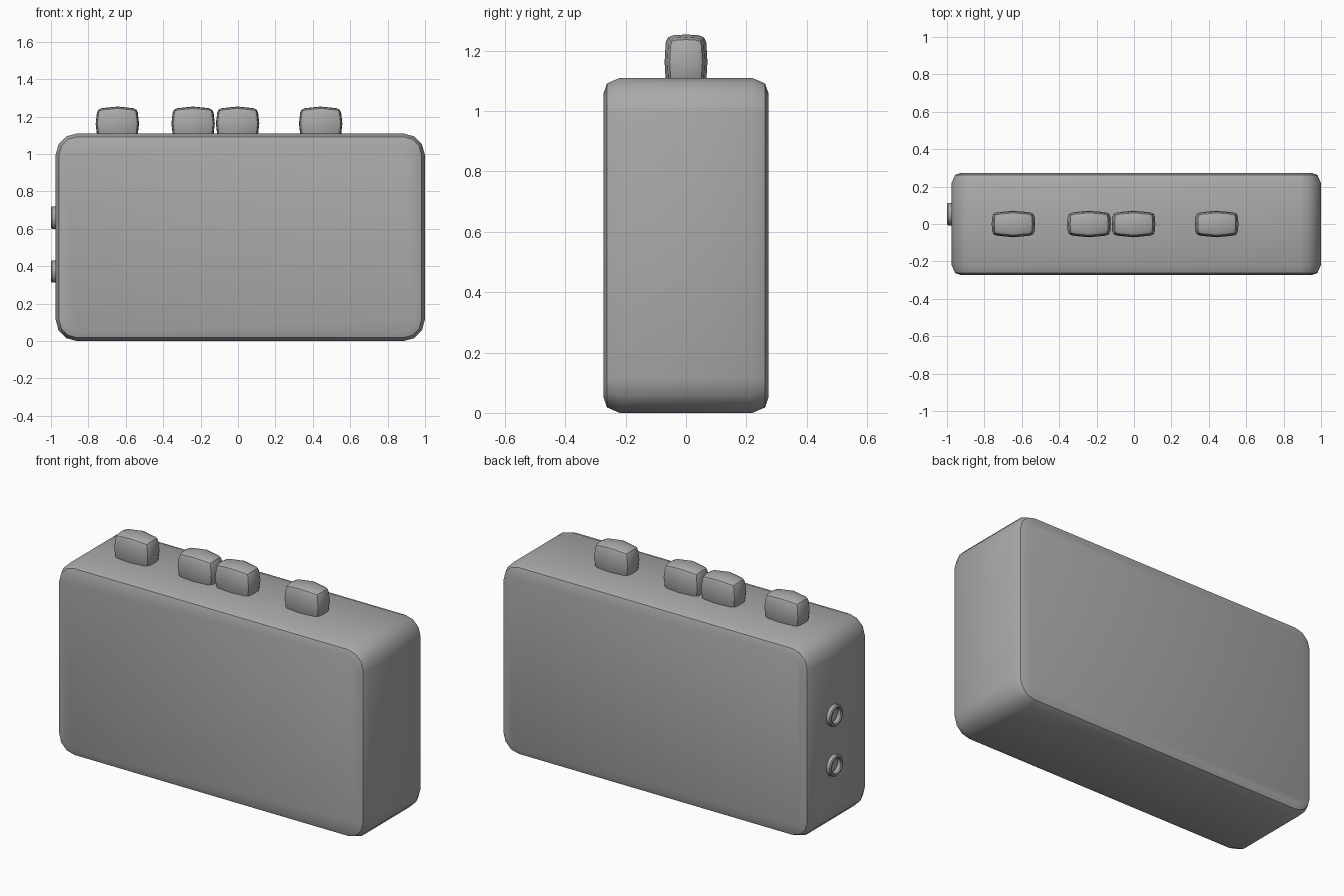
import bpy, bmesh, math
from mathutils import Matrix, Vector

if "Cube" in bpy.data.objects:
    bpy.data.objects.remove(bpy.data.objects["Cube"])

GREY = (0.4, 0.4, 0.4, 1)
grey = bpy.data.materials.new("plain grey")
grey.use_nodes = True
grey.diffuse_color = GREY
grey.node_tree.nodes["Principled BSDF"].inputs["Base Color"].default_value = GREY


def finish(name, bm, angle=30, bevel=0):
    bmesh.ops.recalc_face_normals(bm, faces=bm.faces)
    mesh = bpy.data.meshes.new(name)
    bm.to_mesh(mesh)
    bm.free()
    mesh.materials.append(grey)
    ob = bpy.data.objects.new(name, mesh)
    bpy.context.collection.objects.link(ob)
    bpy.ops.object.select_all(action='DESELECT')
    ob.select_set(True)
    bpy.context.view_layer.objects.active = ob
    if bevel:
        mod = ob.modifiers.new("rounded edges", 'BEVEL')
        mod.width, mod.segments = bevel, 2
        mod.limit_method, mod.angle_limit = 'ANGLE', math.radians(40)
        bpy.ops.object.modifier_apply(modifier=mod.name)
    bpy.ops.object.shade_smooth_by_angle(angle=math.radians(angle))
    return ob


def bridge(bm, a, b):
    for i in range(len(a)):
        j = (i + 1) % len(a)
        bm.faces.new((a[i], a[j], b[j], b[i]))


def rounded_loop(bm, y, inset, half_w, half_h, radius, steps=3):
    """Rounded rectangle in the xz plane, shrunk by inset."""
    loop = []
    for k, (sx, sz) in enumerate([(1, 1), (-1, 1), (-1, -1), (1, -1)]):
        for s in range(steps + 1):
            a = math.pi / 2 * (k + s / steps)
            loop.append(bm.verts.new((
                sx * (half_w - radius) + (radius - inset) * math.cos(a), y,
                sz * (half_h - radius) + (radius - inset) * math.sin(a))))
    return loop


# Case: rounded slab with softened rims front and back
bm = bmesh.new()
rim = [(0.05, 0.273), (0.018, 0.262), (0, 0.22)]
section = [(i, -y) for i, y in rim] + [(i, y) for i, y in reversed(rim)]
loops = [rounded_loop(bm, y, i, 0.987, 0.555, 0.115) for i, y in section]
for a, b in zip(loops, loops[1:]):
    bridge(bm, a, b)
bm.faces.new(loops[0])
bm.faces.new(loops[-1])
case = finish("case", bm)
case.location = (0.012, 0, 0.555)

# Push buttons: pillow-shaped blocks sunk into the top
for n, x in enumerate((-0.645, -0.24, -0.002, 0.442), 1):
    bm = bmesh.new()
    bmesh.ops.create_cube(bm, size=2)
    bmesh.ops.subdivide_edges(bm, edges=bm.edges[:], cuts=1, use_grid_fill=True)
    for v in bm.verts:
        px, py, pz = v.co
        v.co = Vector((px * (0.116 - 0.003 * abs(py) - 0.009 * abs(pz)),
                       py * (0.071 - 0.011 * abs(px) - 0.005 * abs(pz)),
                       pz * (0.091 - 0.011 * abs(px) - 0.004 * abs(py))))
    button = finish(f"button_{n}", bm, 35, bevel=0.022)
    button.location = (x, 0, 1.163)

# Sockets: open collars on the right side
for name, z in (("upper_socket", 0.66), ("lower_socket", 0.372)):
    bm = bmesh.new()
    profile = [(0.06, 0.0), (0.06, 0.032), (0.055, 0.037), (0.046, 0.037),
               (0.042, 0.032), (0.042, 0.0)]
    rings = [[bm.verts.new((-h, r * math.cos(t * math.tau / 24),
                            r * math.sin(t * math.tau / 24))) for t in range(24)]
             for r, h in profile]
    for a, b in zip(rings, rings[1:] + rings[:1]):
        bridge(bm, a, b)
    socket = finish(name, bm, 30)
    socket.location = (-0.963, 0.053, z)
